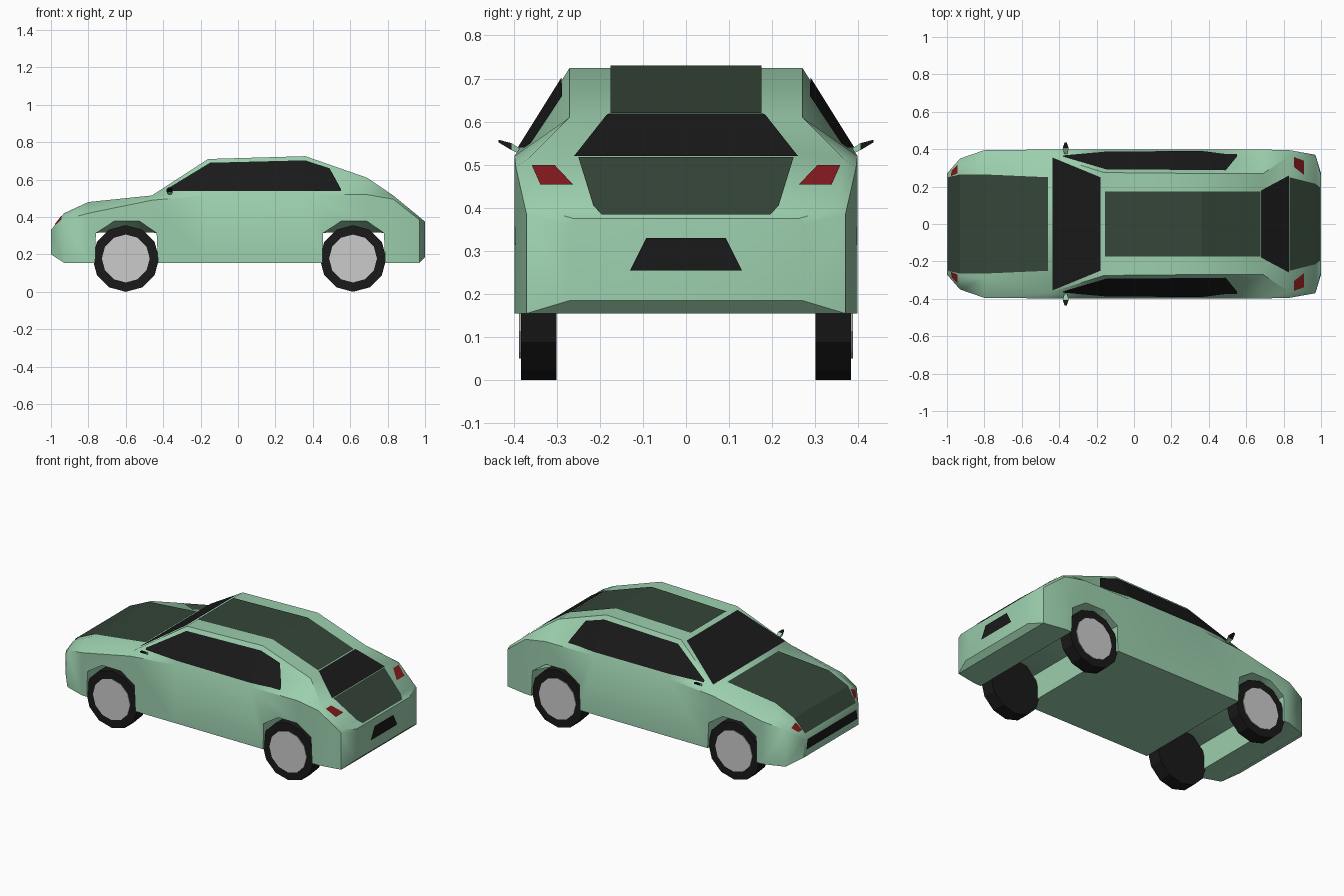
import bpy, bmesh, math
from mathutils import Vector
from mathutils.bvhtree import BVHTree

if "Cube" in bpy.data.objects:
    bpy.data.objects.remove(bpy.data.objects["Cube"])


def material(name, rgb):
    m = bpy.data.materials.new(name)
    m.diffuse_color = (*rgb, 1)
    m.use_nodes = True
    m.node_tree.nodes["Principled BSDF"].inputs["Base Color"].default_value = m.diffuse_color
    return m


GREEN = material("green paint", (0.33, 0.62, 0.42))
DARK = material("dark green panel", (0.035, 0.06, 0.04))
BLACK = material("black", (0.01, 0.01, 0.01))
RED = material("red lamp", (0.22, 0.01, 0.012))


def add_object(name, bm, mat=None):
    me = bpy.data.meshes.new(name)
    bm.to_mesh(me)
    bm.free()
    ob = bpy.data.objects.new(name, me)
    bpy.context.collection.objects.link(ob)
    if mat:
        me.materials.append(mat)
    return ob


def loft(rings):
    """Closed skin through a list of equal-sized rings."""
    bm = bmesh.new()
    loops = [[bm.verts.new(p) for p in r] for r in rings]
    n = len(loops[0])
    for a, b in zip(loops, loops[1:]):
        for i in range(n):
            j = (i + 1) % n
            bm.faces.new((a[i], a[j], b[j], b[i]))
    bm.faces.new(loops[0])
    bm.faces.new(loops[-1])
    bmesh.ops.recalc_face_normals(bm, faces=bm.faces)
    return bm


# Body stations: x, bottom z, side half width, shoulder z, top half width, top z
stations = [
    (-1.00, .20, .27, .31, .26, .33),
    (-0.93, .155, .35, .385, .28, .42),
    (-0.80, .155, .395, .42, .29, .48),
    (-0.46, .155, .398, .49, .37, .515),
    (-0.16, .155, .398, .515, .275, .71),
    (0.36, .155, .398, .52, .27, .725),
    (0.69, .155, .398, .52, .27, .61),
    (0.83, .155, .395, .495, .365, .515),
    (0.97, .155, .37, .385, .35, .40),
    (1.00, .185, .27, .36, .26, .375),
]


def section(x, zb, w, zs, wr, zt):
    half = [(w, zb), (w, zs), (wr, zt)]
    return [(x, y, z) for y, z in half] + [(x, -y, z) for y, z in reversed(half)]


bm = loft([section(*s) for s in stations])
bmesh.ops.triangulate(bm, faces=bm.faces)
skin = BVHTree.FromBMesh(bm)
bmesh.ops.join_triangles(bm, faces=bm.faces, angle_face_threshold=.1, angle_shape_threshold=3.1)
body = add_object("body", bm, GREEN)

# Wheel wells cut through the full width, with a lower ceiling inside
arch = [(-.165, .1), (-.16, .315), (-.06, .38), (.07, .38), (.165, .315), (.175, .1)]
bpy.context.view_layer.objects.active = body
for cx in (-.6, .615):
    rings = [[(cx + x, y, min(z, top)) for x, z in arch]
             for y, top in ((-.45, .38), (-.4, .38), (-.25, .32),
                            (.25, .32), (.4, .38), (.45, .38))]
    cutter = add_object("wheel_well_cutter", loft(rings))
    cutter.hide_render = True
    mod = body.modifiers.new("well", 'BOOLEAN')
    mod.operation, mod.object, mod.solver = 'DIFFERENCE', cutter, 'EXACT'
    bpy.ops.object.modifier_apply(modifier=mod.name)
    bpy.data.objects.remove(cutter)
body.select_set(True)
bpy.ops.object.shade_smooth_by_angle(angle=math.radians(35))
body.select_set(False)


def project(p, direction, lift=.005):
    """Drop a point onto the body skin, slightly lifted off it."""
    d = Vector(direction)
    hit, normal, _, _ = skin.ray_cast(Vector(p) - d * 3, d)
    if hit is None:
        hit, normal, _, _ = skin.find_nearest(Vector(p))
    return hit - d * lift


def patch(name, rows, direction, mat):
    """Panel of quads between successive point pairs laid on the body."""
    bm = bmesh.new()
    pairs = [[bm.verts.new(project(p, direction)) for p in row] for row in rows]
    for (a, b), (c, d) in zip(pairs, pairs[1:]):
        bm.faces.new((a, b, d, c))
    bmesh.ops.recalc_face_normals(bm, faces=bm.faces)
    for f in bm.faces:
        if f.normal.dot(Vector(direction)) > 0:
            f.normal_flip()
    return add_object(name, bm, mat)


# Panels and glass seen from above: (x, half width)
top_panels = {
    "hood_panel": (DARK, [(-.995, .25), (-.93, .265), (-.8, .265), (-.46, .25)]),
    "windshield": (BLACK, [(-.435, .355), (-.18, .25)]),
    "roof_panel": (DARK, [(-.155, .175), (.36, .175), (.675, .175)]),
    "rear_window": (BLACK, [(.68, .18), (.69, .185), (.83, .26)]),
    "hatch_panel": (DARK, [(.832, .25), (.97, .215), (.995, .195)]),
}
for name, (mat, pts) in top_panels.items():
    patch(name, [((x, -h, .5), (x, h, .5)) for x, h in pts], (0, 0, -1), mat)

# Grille and plate on the end faces: (z, half width)
for name, x, pts in (("grille", -1, [(.245, .25), (.305, .24)]),
                     ("rear_plate", 1, [(.255, .13), (.33, .092)])):
    patch(name, [((x, -h, z), (x, h, z)) for z, h in pts], (-x, 0, 0), BLACK)


def wheel_part(name, x, y0, y1, radius, mat=None):
    rings = [[(x + radius * math.sin(i * math.tau / 12), y,
               .178 - radius * math.cos(i * math.tau / 12)) for i in range(12)]
             for y in (y0, y1)]
    add_object(name, loft(rings), mat)


for s, side in ((-1, "right"), (1, "left")):
    # Side windows: x, bottom z, top z
    glass = [(-.38, .54, .55), (-.15, .54, .69), (.36, .54, .703),
             (.49, .54, .66), (.55, .54, .55)]
    patch("side_window_" + side, [((x, 0, a), (x, 0, b)) for x, a, b in glass],
          (0, -s, 0), BLACK)

    # Front and rear lamps
    lamps = {"headlamp": [((-.98, .255), (-.975, .285)), ((-.945, .27), (-.945, .315))],
             "tail_lamp": [((.855, .305), (.855, .358)), ((.91, .262), (.91, .338))]}
    for name, rows in lamps.items():
        patch(name + "_" + side, [[(x, s * y, .5) for x, y in r] for r in rows],
              (0, 0, -1), RED)

    # Door mirrors: slim stem flaring to a dark tip
    def ring(y, z, w, h):
        return [(-.365 + a * w, s * y, z + b * h)
                for a, b in ((-1, -1), (1, -1), (1, 1), (-1, 1))]
    add_object("mirror_stem_" + side, loft([ring(.375, .525, .008, .006),
                                            ring(.405, .542, .016, .008)]), GREEN)
    add_object("mirror_tip_" + side, loft([ring(.405, .542, .016, .008),
                                           ring(.435, .555, .006, .003)]), BLACK)

    # Wheels
    for end, x in (("front", -.6), ("rear", .615)):
        wheel_part(f"{end}_tire_{side}", x, s * .30, s * .383, .178, BLACK)
        wheel_part(f"{end}_hub_{side}", x, s * .34, s * .387, .128)
